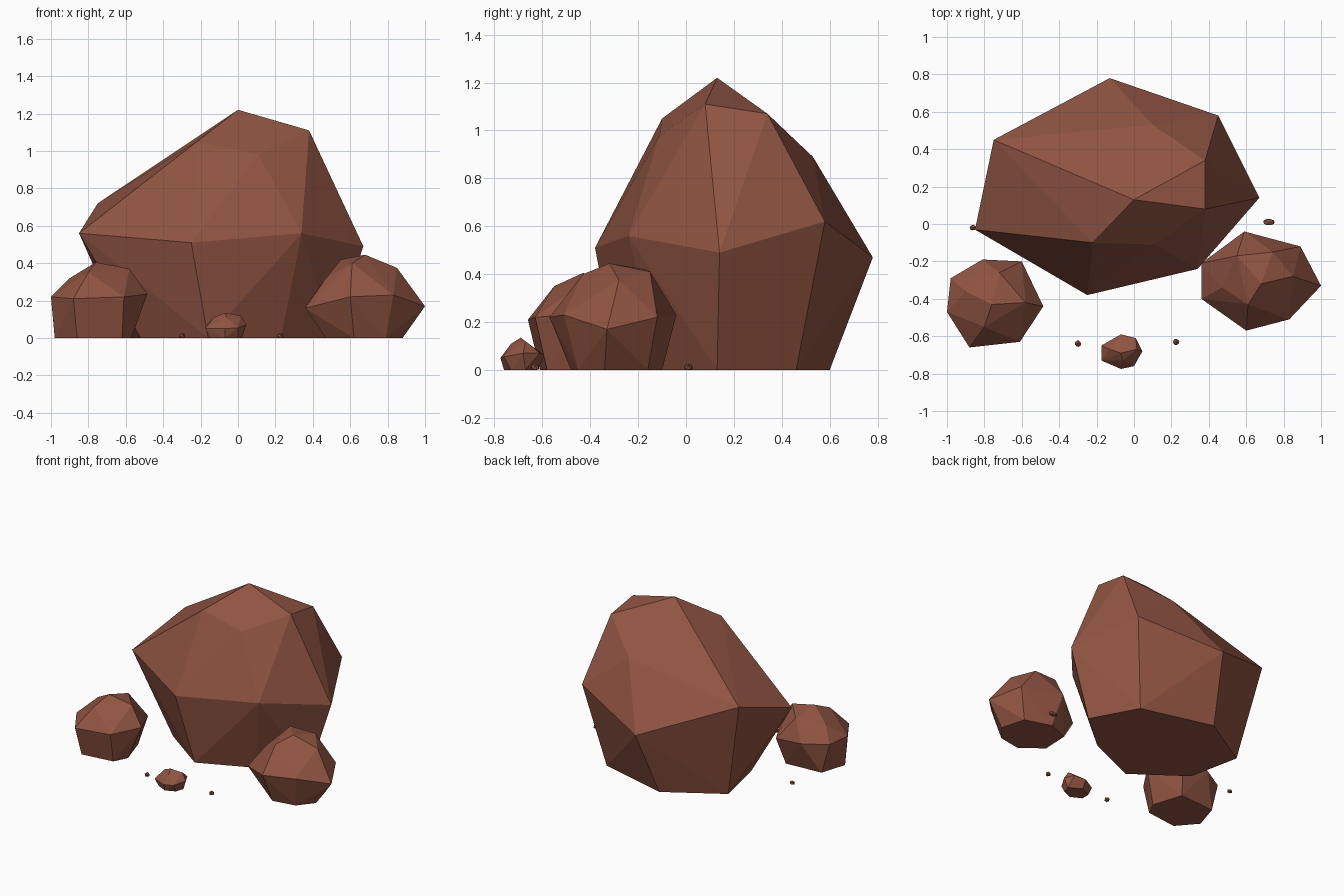
import bpy
import bmesh
import random
from mathutils import Vector

default_cube = bpy.data.objects.get("Cube")
if default_cube:
    bpy.data.objects.remove(default_cube, do_unlink=True)

# One warm brown stone colour for every rock
stone = bpy.data.materials.new("brown stone")
stone.use_nodes = True
stone_color = (0.28, 0.09, 0.055, 1)
stone.diffuse_color = stone_color
stone.node_tree.nodes["Principled BSDF"].inputs["Base Color"].default_value = stone_color


def faceted_rock(name, points, location=(0, 0, 0)):
    """Wrap the corner points in a convex, flat-shaded hull."""
    bm = bmesh.new()
    for point in points:
        bm.verts.new(Vector(point))
    hull = bmesh.ops.convex_hull(bm, input=list(bm.verts))
    loose = {item for key in ("geom_interior", "geom_unused") for item in hull[key]
             if isinstance(item, bmesh.types.BMVert)}
    bmesh.ops.delete(bm, geom=list(loose), context="VERTS")
    # Merge the flat underside and other nearly level facets
    bmesh.ops.dissolve_limit(bm, angle_limit=0.03, verts=list(bm.verts), edges=list(bm.edges))
    bmesh.ops.recalc_face_normals(bm, faces=list(bm.faces))
    mesh = bpy.data.meshes.new(name)
    bm.to_mesh(mesh)
    bm.free()
    mesh.materials.append(stone)
    rock = bpy.data.objects.new(name, mesh)
    rock.location = location
    bpy.context.scene.collection.objects.link(rock)
    return rock


def boulder(name, base, girdle, crown):
    """Base outline on the ground, widest ring of corners, then the upper corners."""
    footprint = [(x, y, 0) for x, y in base]
    return faceted_rock(name, footprint + girdle + crown)


def pebble(name, x, y, width, depth, height, seed):
    """Tiny chipped stone with a slightly irregular outline, resting on the ground."""
    rng = random.Random(seed)
    bm = bmesh.new()
    bmesh.ops.create_icosphere(bm, subdivisions=1, radius=1)
    points = []
    for vert in bm.verts:
        corner = vert.co * rng.uniform(0.85, 1)
        level = max(corner.z, -0.5) + 0.5
        points.append((corner.x * width / 2, corner.y * depth / 2, level * height / 1.5))
    bm.free()
    return faceted_rock(name, points, (x, y, 0))


# Large central boulder
boulder(
    "main_boulder",
    base=[(.51, .13), (.33, .46), (-.2, .6), (-.6, .36), (-.52, -.02), (-.16, -.28), (.23, -.11)],
    girdle=[(.67, .14, .49), (.45, .58, .62), (-.13, .78, .47), (-.75, .45, .72),
            (-.85, -.03, .56), (-.25, -.38, .51), (.34, -.24, .56)],
    crown=[(0, .13, 1.22), (.38, .08, 1.11), (.38, .34, 1.07), (.1, .53, .89),
           (-.22, -.1, 1.05), (.11, -.11, .98)],
)

# Medium boulder on the +x side
boulder(
    "left_boulder",
    base=[(.62, -.48), (.47, -.36), (.48, -.16), (.64, -.1), (.83, -.16), (.88, -.34), (.79, -.45)],
    girdle=[(1, -.33, .17), (.89, -.12, .22), (.59, -.04, .23), (.36, -.21, .17),
            (.36, -.4, .16), (.6, -.57, .22), (.83, -.51, .23)],
    crown=[(.68, -.32, .445), (.85, -.28, .375), (.55, -.17, .42), (.74, -.15, .41),
           (.47, -.34, .32), (.61, -.43, .4)],
)

# Medium boulder on the -x side
boulder(
    "right_boulder",
    base=[(-.57, -.48), (-.62, -.58), (-.86, -.61), (-.98, -.47), (-.92, -.28), (-.64, -.26)],
    girdle=[(-.88, -.66, .21), (-.61, -.63, .22), (-.485, -.44, .235), (-.6, -.2, .2),
            (-.81, -.19, .22), (-.98, -.29, .22), (-1, -.47, .22)],
    crown=[(-.76, -.43, .405), (-.72, -.26, .36), (-.58, -.42, .37),
           (-.9, -.36, .32), (-.8, -.55, .35)],
)

# Small stone in front
boulder(
    "front_stone",
    base=[(.02, -.67), (0, -.73), (-.07, -.76), (-.15, -.72), (-.15, -.66), (-.07, -.62)],
    girdle=[(.045, -.68, .07), (0, -.76, .055), (-.07, -.775, .05), (-.175, -.73, .05),
            (-.175, -.65, .06), (-.07, -.59, .06), (.01, -.61, .07)],
    crown=[(-.07, -.69, .135), (.015, -.67, .12), (-.13, -.67, .11), (-.06, -.73, .11)],
)

# Scattered pebbles: position, then width, depth and height
pebble_layout = [
    (-.3, -.64, .04, .04, .03),
    (.225, -.63, .04, .04, .03),
    (.72, .01, .075, .04, .03),
    (-.86, -.02, .045, .035, .025),
    (-.63, -.55, .05, .045, .03),
]
for index, layout in enumerate(pebble_layout):
    pebble(f"pebble_{index + 1}", *layout, seed=index)
